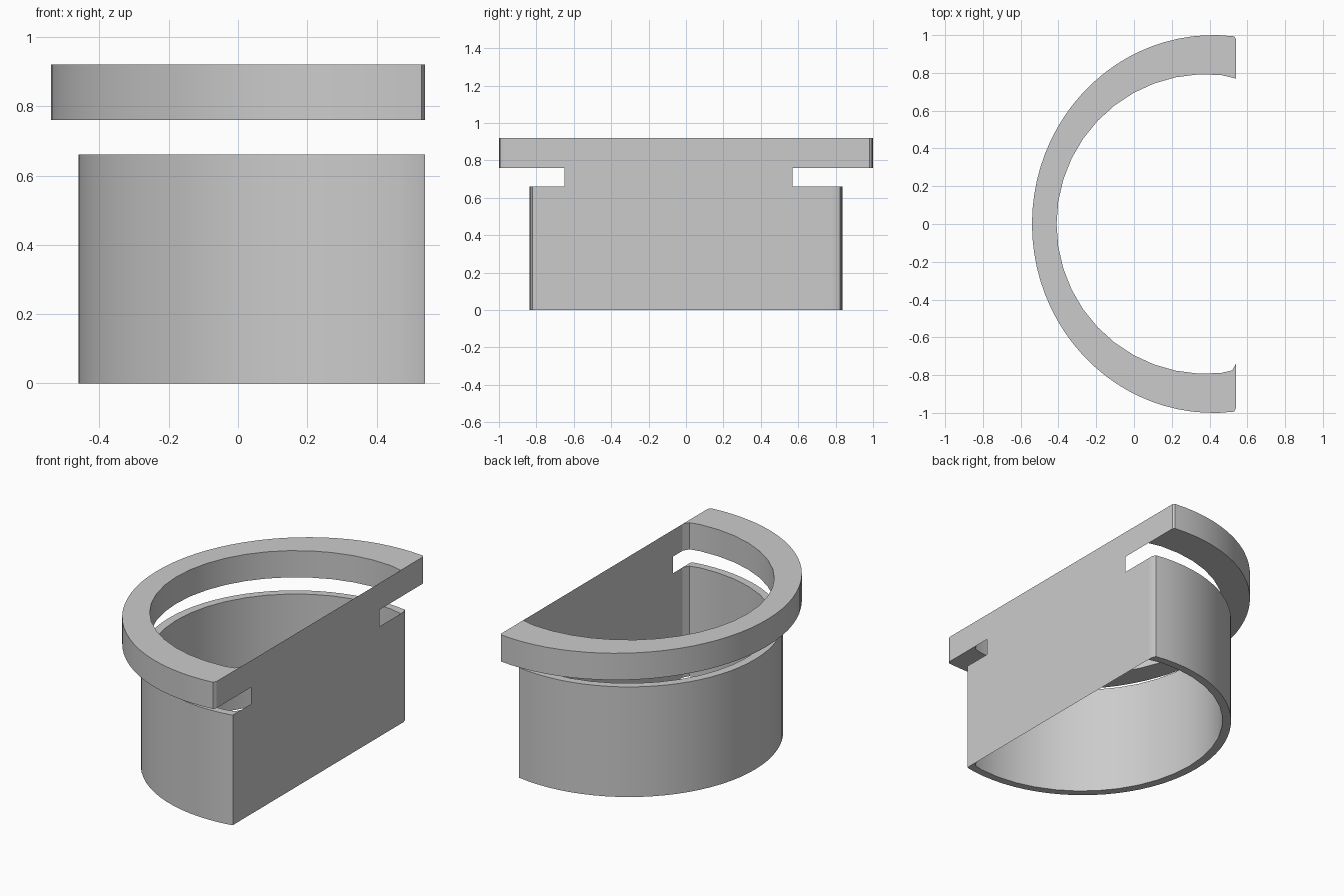
import bpy, bmesh, math

cube = bpy.data.objects.get("Cube")
if cube:
    bpy.data.objects.remove(cube, do_unlink=True)

grey = bpy.data.materials.new("light_grey")
grey.use_nodes = True
colour = (0.6, 0.6, 0.6, 1)
grey.diffuse_color = colour
grey.node_tree.nodes["Principled BSDF"].inputs["Base Color"].default_value = colour

FLAT_X = 0.54      # plane of the flat side
BASE_TOP, RIM_BOTTOM, RIM_TOP = 0.66, 0.76, 0.92


def finish(name, bm):
    mesh = bpy.data.meshes.new(name)
    bm.to_mesh(mesh)
    bm.free()
    mesh.materials.append(grey)
    obj = bpy.data.objects.new(name, mesh)
    bpy.context.collection.objects.link(obj)
    return obj


def arc(cx, rx, ry, cut_x, steps):
    """Elliptical arc from the +y end, round the -x side, to the -y end."""
    start = math.acos((cut_x - cx) / rx)
    sweep = 2 * (math.pi - start)
    angles = [start + sweep * i / steps for i in range(steps + 1)]
    return [(cx + rx * math.cos(a), ry * math.sin(a)) for a in angles]


def curved_wall(name, outer, outer_ends, z0, z1):
    """Solid wall with a C-shaped plan, closed by flat ends."""
    inner = arc(0.38, 0.79, 0.793, 0.46, 22)
    inner = [(FLAT_X, 0.77)] + inner + [(0.52, -0.775), (FLAT_X, -0.74)]
    outer = [(FLAT_X, outer_ends[0])] + outer + [(FLAT_X, outer_ends[1])]
    bm = bmesh.new()
    face = bm.faces.new([bm.verts.new((x, y, z0)) for x, y in outer + inner[::-1]])
    new = bmesh.ops.extrude_face_region(bm, geom=[face])["geom"]
    verts = [v for v in new if isinstance(v, bmesh.types.BMVert)]
    bmesh.ops.translate(bm, verts=verts, vec=(0, 0, z1 - z0))
    bmesh.ops.recalc_face_normals(bm, faces=bm.faces)
    obj = finish(name, bm)
    bpy.ops.object.select_all(action="DESELECT")
    obj.select_set(True)
    bpy.context.view_layer.objects.active = obj
    bpy.ops.object.shade_smooth_by_angle(angle=math.radians(25))


# Curved lower wall and the wider rim ring above it
curved_wall("lower_wall", arc(0.38, 0.84, 0.838, 0.53, 44), (0.80, -0.82), 0, BASE_TOP)
curved_wall("rim_ring", arc(0.42, 0.96, 1.0, 0.53, 44), (0.98, -0.975),
            RIM_BOTTOM, RIM_TOP)

# Thin flat side, notched at both edges between wall and ring
left, right = -0.74, 0.77
slot_left, slot_right = -0.65, 0.57
profile = [(left, 0), (right, 0), (right, BASE_TOP), (slot_right, BASE_TOP),
           (slot_right, RIM_BOTTOM), (right, RIM_BOTTOM), (right, RIM_TOP),
           (left, RIM_TOP), (left, RIM_BOTTOM), (slot_left, RIM_BOTTOM),
           (slot_left, BASE_TOP), (left, BASE_TOP)]
bm = bmesh.new()
bm.faces.new([bm.verts.new((FLAT_X, y, z)) for y, z in profile])
finish("flat_side", bm)
